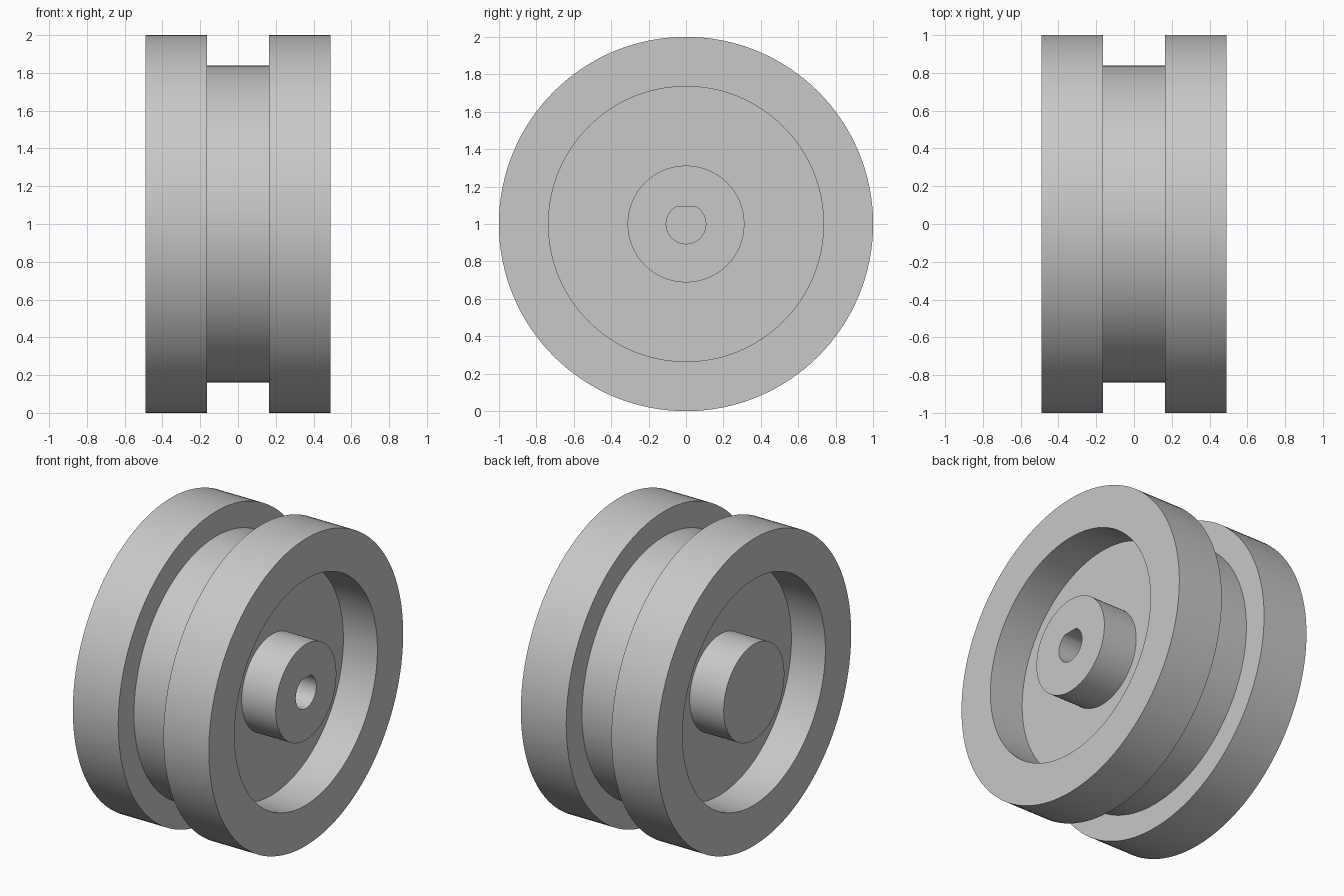
import bpy
import bmesh
from math import sin, cos, pi, radians
from mathutils import Vector

cube = bpy.data.objects.get("Cube")
if cube:
    bpy.data.objects.remove(cube, do_unlink=True)

# Main dimensions
RIM_R, GROOVE_R, RECESS_R, HUB_R, BORE_R = 1.0, 0.838, 0.735, 0.312, 0.106
HALF_WIDTH, HALF_GROOVE, HALF_WEB = 0.49, 0.163, 0.245
BORE_FLAT, BORE_END = 0.094, -0.15
SEGMENTS = 128
CENTRE = Vector((0, 0, 1))

grey = bpy.data.materials.new("plain grey")
grey.use_nodes = True
grey.diffuse_color = (0.58, 0.58, 0.58, 1)
grey.node_tree.nodes["Principled BSDF"].inputs["Base Color"].default_value = grey.diffuse_color


def make_object(name, bm):
    bmesh.ops.recalc_face_normals(bm, faces=bm.faces)
    mesh = bpy.data.meshes.new(name)
    bm.to_mesh(mesh)
    bm.free()
    mesh.materials.append(grey)
    obj = bpy.data.objects.new(name, mesh)
    bpy.context.collection.objects.link(obj)
    obj.location = CENTRE
    return obj


# Wheel body: half profile mirrored across the middle, turned about the axle
half = [(HALF_GROOVE, GROOVE_R), (HALF_GROOVE, RIM_R), (HALF_WIDTH, RIM_R),
        (HALF_WIDTH, RECESS_R), (HALF_WEB, RECESS_R), (HALF_WEB, HUB_R),
        (HALF_WIDTH, HUB_R)]
profile = [(-x, r) for x, r in reversed(half)] + half
bm = bmesh.new()
rings = []
for x, r in profile:
    angles = [2 * pi * i / SEGMENTS for i in range(SEGMENTS)]
    rings.append([bm.verts.new((x, r * sin(a), r * cos(a))) for a in angles])
for a, b in zip(rings, rings[1:]):
    for i in range(SEGMENTS):
        j = (i + 1) % SEGMENTS
        bm.faces.new((a[i], a[j], b[j], b[i]))
bm.faces.new(rings[0])
bm.faces.new(rings[-1])
wheel = make_object("grooved_wheel", bm)

# D-shaped blind axle bore, open on the left (+x) hub
bm = bmesh.new()
outline = []
for i in range(64):
    a = 2 * pi * (i + 0.5) / 64
    y, z = BORE_R * sin(a), BORE_R * cos(a)
    if z < BORE_FLAT:
        outline.append(bm.verts.new((BORE_END, y, z)))
corner = (BORE_R ** 2 - BORE_FLAT ** 2) ** 0.5
outline.append(bm.verts.new((BORE_END, -corner, BORE_FLAT)))
outline.append(bm.verts.new((BORE_END, corner, BORE_FLAT)))
base = bm.faces.new(outline)
top = bmesh.ops.extrude_face_region(bm, geom=[base], use_keep_orig=True)
moved = [v for v in top["geom"] if isinstance(v, bmesh.types.BMVert)]
bmesh.ops.translate(bm, verts=moved, vec=(HALF_WIDTH - BORE_END + 0.1, 0, 0))
cutter = make_object("bore_cutter", bm)
cutter.hide_render = True

# Cut the bore, then drop the cutter
cut = wheel.modifiers.new("bore", "BOOLEAN")
cut.operation = "DIFFERENCE"
cut.solver = "EXACT"
cut.object = cutter
bpy.ops.object.select_all(action="DESELECT")
wheel.select_set(True)
bpy.context.view_layer.objects.active = wheel
bpy.ops.object.modifier_apply(modifier=cut.name)
bpy.data.objects.remove(cutter, do_unlink=True)
bpy.ops.object.shade_smooth_by_angle(angle=radians(30))
